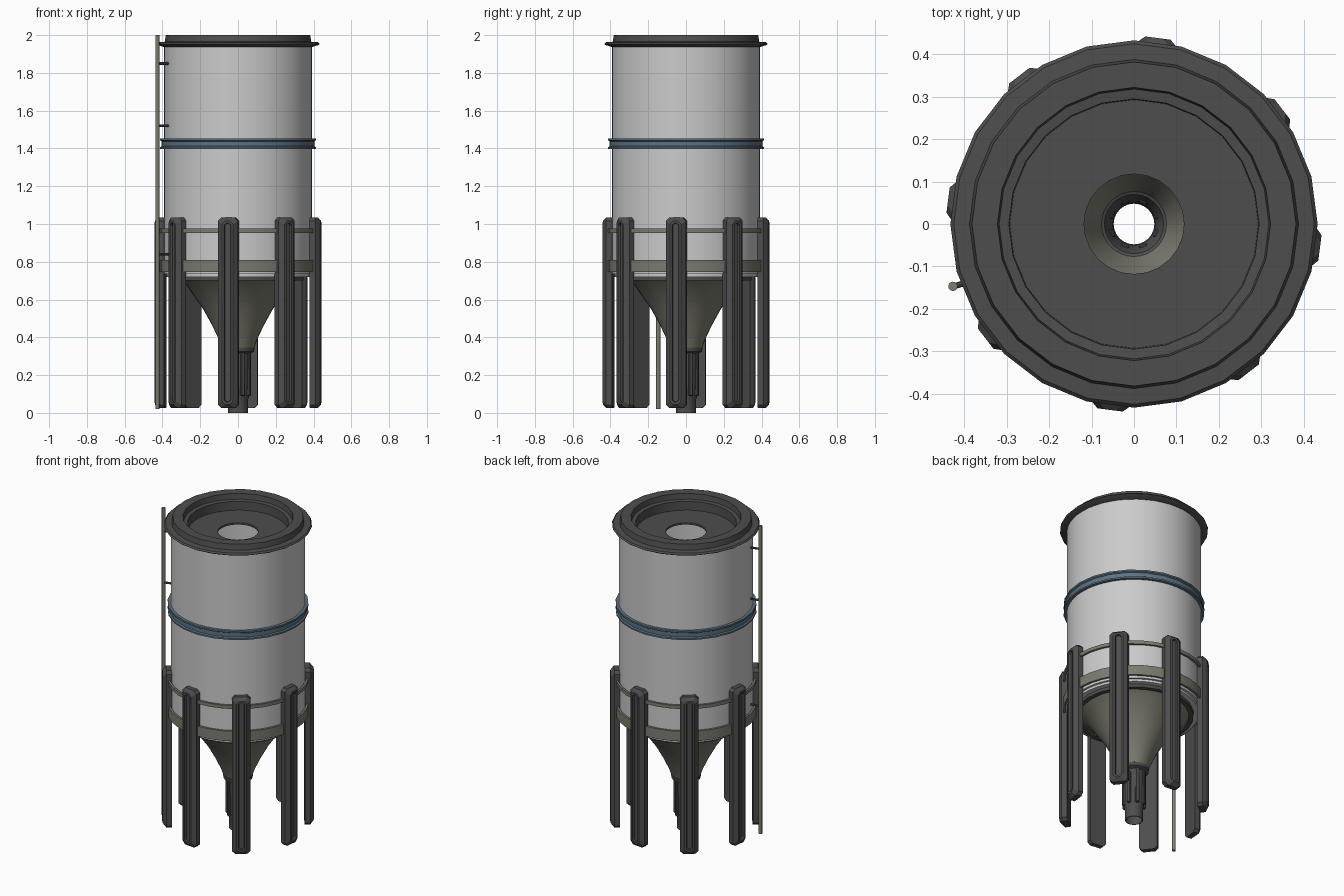
import bpy, bmesh, math
from mathutils import Matrix, Vector

if "Cube" in bpy.data.objects:
    bpy.data.objects.remove(bpy.data.objects["Cube"])


def material(name, rgb):
    m = bpy.data.materials.new(name)
    m.diffuse_color = (*rgb, 1)
    m.use_nodes = True
    m.node_tree.nodes["Principled BSDF"].inputs["Base Color"].default_value = m.diffuse_color
    return m


LIGHT = material("light_grey_paint", (0.60, 0.60, 0.60))
DARK = material("dark_grey_metal", (0.075, 0.075, 0.075))
TAN = material("warm_grey_metal", (0.20, 0.20, 0.16))
BLUE = material("slate_blue_paint", (0.11, 0.17, 0.22))


def finish(bm, name, mat, angle=35):
    bmesh.ops.recalc_face_normals(bm, faces=bm.faces)
    me = bpy.data.meshes.new(name)
    bm.to_mesh(me)
    bm.free()
    me.materials.append(mat)
    ob = bpy.data.objects.new(name, me)
    bpy.context.collection.objects.link(ob)
    bpy.ops.object.select_all(action='DESELECT')
    ob.select_set(True)
    bpy.context.view_layer.objects.active = ob
    bpy.ops.object.shade_smooth_by_angle(angle=math.radians(angle))
    return ob


def lathe(name, profile, mat, sides=24):
    """Spin a closed (radius, height) profile around z."""
    bm = bmesh.new()
    rings = []
    for i in range(sides):
        a = 2 * math.pi * i / sides
        rings.append([bm.verts.new((r * math.cos(a), r * math.sin(a), z)) for r, z in profile])
    n = len(profile)
    for i in range(sides):
        p, q = rings[i], rings[(i + 1) % sides]
        for j in range(n):
            k = (j + 1) % n
            bm.faces.new((p[j], q[j], q[k], p[k]))
    return finish(bm, name, mat)


def band(name, r0, r1, z0, z1, mat, sides=24):
    return lathe(name, [(r0, z0), (r1, z0), (r1, z1), (r0, z1)], mat, sides)


def rod(name, a, b, radius, mat, sides=8):
    a, b = Vector(a), Vector(b)
    bm = bmesh.new()
    mtx = Matrix.Translation((a + b) / 2) @ (b - a).to_track_quat('Z', 'Y').to_matrix().to_4x4()
    bmesh.ops.create_cone(bm, cap_ends=True, segments=sides, radius1=radius, radius2=radius,
                          depth=(b - a).length, matrix=mtx)
    return finish(bm, name, mat)


# tank shell, hollow
lathe("tank_shell", [(0.325, 0.72), (0.378, 0.72), (0.378, 0.735), (0.392, 0.735),
                     (0.392, 1.955), (0.38, 1.955), (0.38, 0.745), (0.325, 0.735)], LIGHT, 48)

# lid: rim flange, stepped recess and floor with a round opening
lathe("tank_lid", [(0.385, 1.935), (0.425, 1.947), (0.433, 1.953), (0.425, 1.962),
                   (0.388, 1.965), (0.382, 2.0), (0.322, 2.0), (0.318, 1.965),
                   (0.295, 1.962), (0.293, 1.906), (0.118, 1.906), (0.118, 1.894),
                   (0.37, 1.894)], DARK)

# blue channel band round the middle
lathe("middle_band", [(0.388, 1.397), (0.412, 1.397), (0.412, 1.407), (0.404, 1.412),
                      (0.404, 1.438), (0.412, 1.443), (0.412, 1.453), (0.388, 1.453)], BLUE)

# hoops tying the legs together
band("lower_hoop", 0.400, 0.413, 0.745, 0.81, TAN, 32)
band("upper_hoop", 0.400, 0.413, 0.953, 0.975, TAN, 32)

# hopper funnel and its collar
outer = [(0.335, 0.722), (0.28, 0.685), (0.185, 0.55), (0.135, 0.46), (0.10, 0.385), (0.082, 0.335)]
lathe("hopper", outer + [(r - 0.008, z + 0.006) for r, z in reversed(outer)], TAN, 32)
band("hopper_collar", 0.322, 0.348, 0.70, 0.725, DARK)

# discharge nozzle, open through the middle
lathe("nozzle", [(0.08, 0.35), (0.088, 0.345), (0.085, 0.325), (0.064, 0.315), (0.058, 0.085),
                 (0.052, 0.065), (0.052, 0.0), (0.048, 0.0), (0.050, 0.30), (0.07, 0.345)], DARK)

# ribs around the nozzle
for i in range(8):
    bm = bmesh.new()
    bmesh.ops.create_cube(bm, size=1, matrix=Matrix.Rotation(math.radians(45 * i + 22.5), 4, 'Z')
                          @ Matrix.Translation((0.062, 0, 0.205))
                          @ Matrix.Diagonal((0.02, 0.022, 0.23, 1)))
    bmesh.ops.bevel(bm, geom=bm.edges[:], offset=0.004, segments=1, affect='EDGES')
    finish(bm, f"nozzle_rib_{i + 1}", DARK)


def outline(w, z0, z1, c):
    """Upright rectangle with cut corners."""
    return [(-w + c, z0), (w - c, z0), (w, z0 + c), (w, z1 - c),
            (w - c, z1), (-w + c, z1), (-w, z1 - c), (-w, z0 + c)]


# eight legs with tapered outer faces and a recessed channel
for i in range(8):
    bm = bmesh.new()
    layers = [(0.388, 0.054, 0.025, 1.035), (0.420, 0.054, 0.025, 1.035),
              (0.442, 0.030, 0.045, 1.017)]
    loops = [[bm.verts.new((r, y, z)) for y, z in outline(w, z0, z1, 0.018)]
             for r, w, z0, z1 in layers]
    for p, q in zip(loops, loops[1:]):
        for j in range(8):
            k = (j + 1) % 8
            bm.faces.new((p[j], p[k], q[k], q[j]))
    bm.faces.new(loops[0])
    face = bm.faces.new(loops[-1])
    bmesh.ops.recalc_face_normals(bm, faces=bm.faces)
    bmesh.ops.inset_individual(bm, faces=[face], thickness=0.013)
    bmesh.ops.inset_individual(bm, faces=[face], thickness=0.003, depth=-0.014)
    bm.transform(Matrix.Rotation(math.radians(-97.3 + 45 * i), 4, 'Z'))
    finish(bm, f"leg_{i + 1}", DARK, 20)

# side pipe with brackets
px, py = -0.427, -0.147
rod("side_pipe", (px, py, 0.02), (px, py, 2.0), 0.011, TAN, 12)
for i, z in enumerate((0.84, 1.52, 1.85)):
    rod(f"pipe_bracket_{i + 1}", (px, py, z), (-0.362, -0.13, z), 0.007, DARK)
